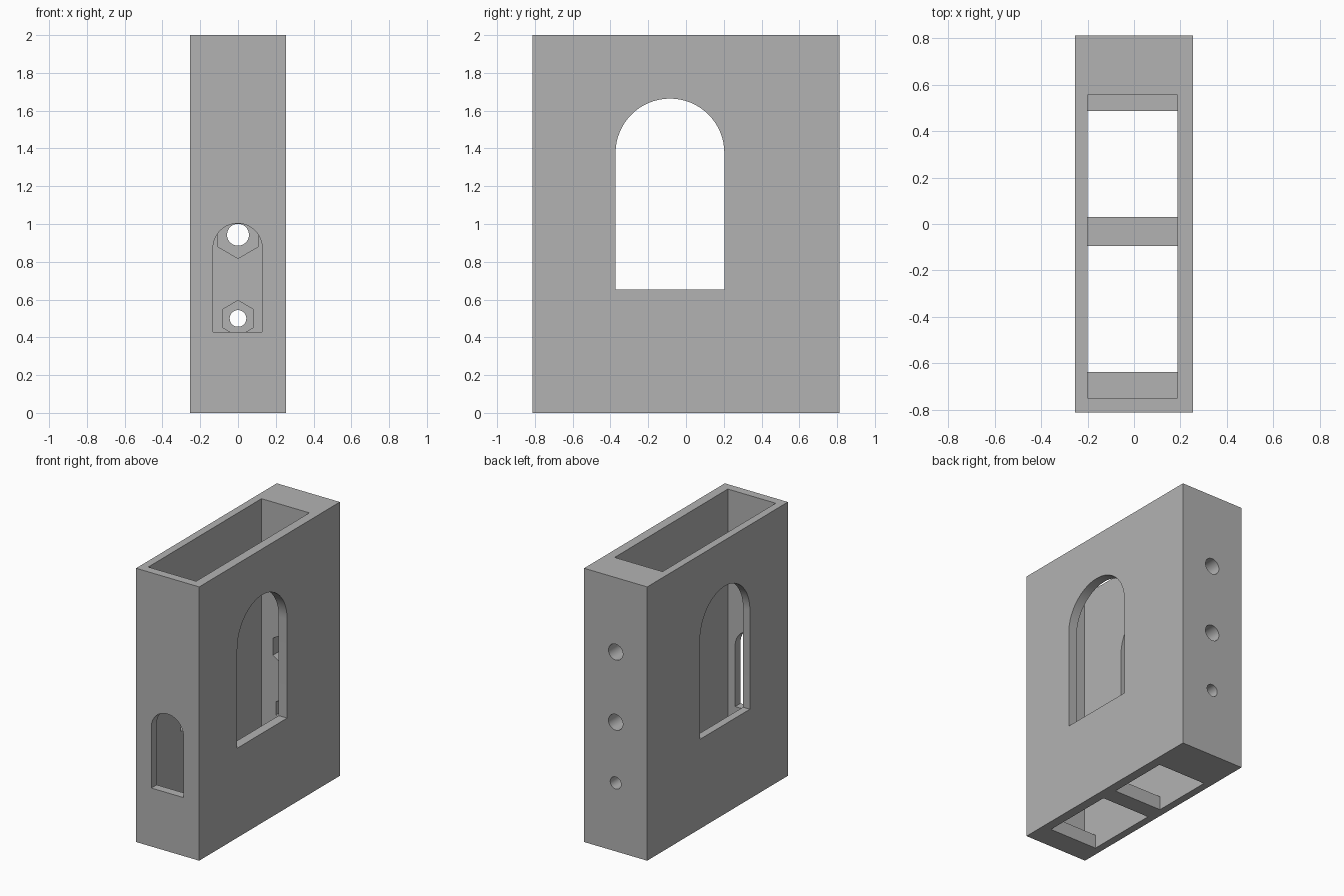
import bpy
import bmesh
from math import sin, cos, pi, radians
from mathutils import Vector

cube = bpy.data.objects.get("Cube")
if cube:
    bpy.data.objects.remove(cube, do_unlink=True)

GREY = (0.448, 0.448, 0.448, 1)
mat = bpy.data.materials.new("plain grey")
mat.use_nodes = True
mat.diffuse_color = GREY
mat.node_tree.nodes["Principled BSDF"].inputs["Base Color"].default_value = GREY


def prism(name, outline, depth):
    """Extrude a closed outline of 3D points along the depth vector."""
    bm = bmesh.new()
    face = bm.faces.new([bm.verts.new(p) for p in outline])
    top = bmesh.ops.extrude_face_region(bm, geom=[face])
    verts = [v for v in top["geom"] if isinstance(v, bmesh.types.BMVert)]
    bmesh.ops.translate(bm, verts=verts, vec=Vector(depth))
    bmesh.ops.recalc_face_normals(bm, faces=bm.faces[:])
    mesh = bpy.data.meshes.new(name)
    bm.to_mesh(mesh)
    bm.free()
    mesh.materials.append(mat)
    obj = bpy.data.objects.new(name, mesh)
    bpy.context.collection.objects.link(obj)
    return obj


def box(name, x0, x1, y0, y1, z0, z1):
    outline = [(x0, y0, z0), (x1, y0, z0), (x1, y1, z0), (x0, y1, z0)]
    return prism(name, outline, (0, 0, z1 - z0))


def disc(x, z, r, sides, y):
    """Circle or hexagon standing upright, with a corner at the top."""
    return [(x + r * sin(2 * pi * i / sides), y, z + r * cos(2 * pi * i / sides))
            for i in range(sides)]


def arch(c, r, bottom, spring, steps=32):
    """Round-headed opening as (across, height) pairs."""
    pts = [(c - r, bottom), (c + r, bottom)]
    return pts + [(c + r * cos(pi * i / steps), spring + r * sin(pi * i / steps))
                  for i in range(steps + 1)]


def cut(target, cutter):
    cutter.hide_render = True
    mod = target.modifiers.new("cut", "BOOLEAN")
    mod.operation = "DIFFERENCE"
    mod.solver = "EXACT"
    mod.object = cutter
    bpy.context.view_layer.objects.active = target
    bpy.ops.object.modifier_apply(modifier=mod.name)
    bpy.data.objects.remove(cutter, do_unlink=True)


# Solid body
housing = box("housing", -0.255, 0.255, -0.812, 0.812, 0, 2)

# Open-topped cavity and the two openings in its floor
X0, X1 = -0.2, 0.187
BACK = 0.557
cut(housing, box("cavity", X0, X1, -0.75, BACK, 0.1, 2.2))
for y0, y1 in ((-0.639, -0.094), (0.031, 0.488)):
    cut(housing, box("floor_opening", X0, X1, y0, y1, -0.1, 0.3))

# Arched window through both side walls
side = [(-0.5, y, z) for y, z in arch(-0.085, 0.288, 0.654, 1.376)]
cut(housing, prism("side_window", side, (1, 0, 0)))

# Small arched window through the front wall
front = [(x, -1, z) for x, z in arch(-0.002, 0.13, 0.427, 0.873)]
cut(housing, prism("front_window", front, (0, 0.5, 0)))

# Bolt holes through the back wall, with hexagonal nut pockets inside
for z, hole_r, nut_r in ((0.5, 0.044, 0.095), (0.943, 0.058, 0.125), (1.456, 0.058, 0.125)):
    cut(housing, prism("nut_pocket", disc(0, z, nut_r, 6, BACK - 0.1), (0, 0.2, 0)))
    cut(housing, prism("bolt_hole", disc(0, z, hole_r, 40, BACK - 0.1), (0, 0.6, 0)))

# Smooth curved walls, sharp edges elsewhere
bpy.ops.object.select_all(action="DESELECT")
housing.select_set(True)
bpy.context.view_layer.objects.active = housing
bpy.ops.object.shade_smooth_by_angle(angle=radians(30))
